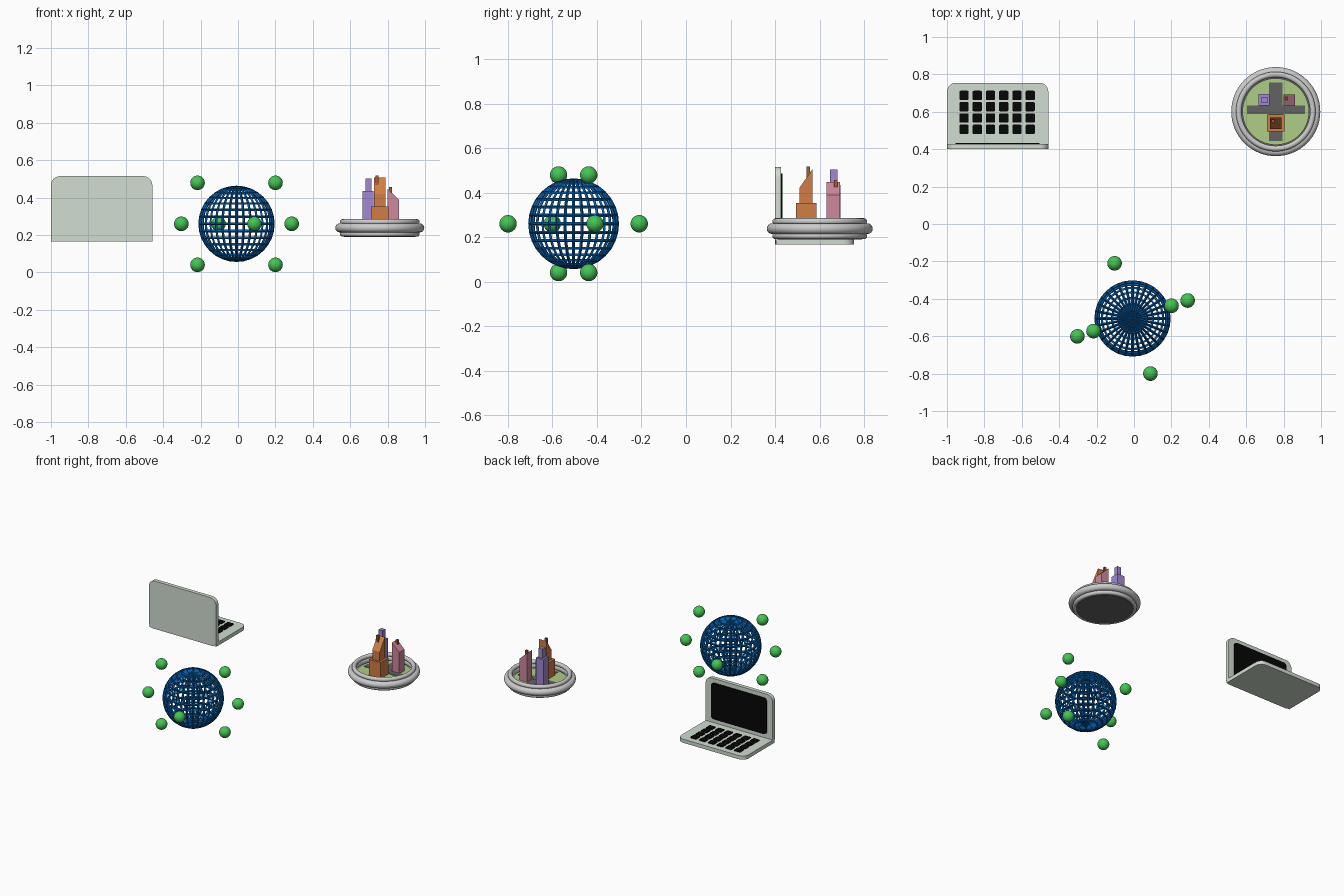
import bpy, bmesh, math
from math import sin, cos, pi
from mathutils import Matrix, Vector

if "Cube" in bpy.data.objects:
    bpy.data.objects.remove(bpy.data.objects["Cube"])


def mat(name, r, g, b):
    m = bpy.data.materials.new(name)
    m.diffuse_color = tuple((c / 255) ** 2.2 for c in (r, g, b)) + (1,)
    m.use_nodes = True
    m.node_tree.nodes["Principled BSDF"].inputs["Base Color"].default_value = m.diffuse_color
    return m


BLUE = mat("blue", 15, 95, 170)
GREEN = mat("green", 70, 195, 85)
CASE = mat("case", 208, 220, 208)
BLACK = mat("black", 14, 14, 14)
GRASS = mat("grass", 172, 204, 132)
ROAD = mat("road", 98, 98, 98)
ORANGE = mat("orange", 208, 125, 70)
PURPLE = mat("purple", 160, 135, 208)
PINK = mat("pink", 205, 135, 155)
BRICK = mat("brick", 165, 92, 58)


def finish(o, name, m=None, smooth=False):
    o.name = name
    if m:
        o.data.materials.append(m)
    if smooth:
        bpy.ops.object.select_all(action='DESELECT')
        o.select_set(True)
        bpy.context.view_layer.objects.active = o
        bpy.ops.object.shade_smooth_by_angle(angle=math.radians(35))
    return o


def from_bmesh(bm, name, m, smooth=False):
    bmesh.ops.recalc_face_normals(bm, faces=bm.faces)
    me = bpy.data.meshes.new(name)
    bm.to_mesh(me)
    bm.free()
    o = bpy.data.objects.new(name, me)
    bpy.context.collection.objects.link(o)
    return finish(o, name, m, smooth)


def box(name, x0, x1, y0, y1, z0, z1, m, slope=None):
    """Box; slope(x, y) optionally gives the roof height."""
    bm = bmesh.new()
    bmesh.ops.create_cube(bm, size=1)
    for v in bm.verts:
        top = v.co.z > 0
        v.co.x = x1 if v.co.x > 0 else x0
        v.co.y = y1 if v.co.y > 0 else y0
        v.co.z = (slope(v.co.x, v.co.y) if slope else z1) if top else z0
    return from_bmesh(bm, name, m)


def plate(name, w, h, t, r_far, r_near, m, matrix, near_seg=5):
    """Rounded plate: x in +-w/2, y in 0..h, thickness t upwards."""
    bm = bmesh.new()
    pts = []
    for cx, cy, r, a0, n in ((w/2, h, r_far, 0, 6), (-w/2, h, r_far, pi/2, 6),
                             (-w/2, 0, r_near, pi, near_seg), (w/2, 0, r_near, 1.5*pi, near_seg)):
        if r == 0:
            pts.append((cx, cy))
            continue
        ox = cx - math.copysign(r, cx)
        oy = cy - r if cy > 0 else r
        for i in range(n + 1):
            a = a0 + pi/2 * i / n
            pts.append((ox + r*cos(a), oy + r*sin(a)))
    f = bm.faces.new([bm.verts.new((x, y, 0)) for x, y in pts])
    ext = bmesh.ops.extrude_face_region(bm, geom=[f])
    bmesh.ops.translate(bm, vec=(0, 0, t), verts=[v for v in ext['geom'] if isinstance(v, bmesh.types.BMVert)])
    bm.transform(matrix)
    return from_bmesh(bm, name, m, True)


# Wire globe
C = Vector((-0.008, -0.505, 0.26))
bpy.ops.mesh.primitive_uv_sphere_add(segments=32, ring_count=16, radius=0.197, location=C)
globe = finish(bpy.context.object, "wire_globe", BLUE)
wire = globe.modifiers.new("wire", 'WIREFRAME')
wire.thickness = 0.014
wire.offset = 0

# Orbiting balls: a level ring of four and an upright square of four
turn = math.radians(18)
R = 0.31
spots = [(R*cos(turn + k*pi/2), R*sin(turn + k*pi/2), 0) for k in range(4)]
d = R * cos(pi/4)
spots += [(sx*d*cos(turn), sx*d*sin(turn), sz*d) for sx in (-1, 1) for sz in (-1, 1)]
for i, s in enumerate(spots):
    bpy.ops.mesh.primitive_uv_sphere_add(segments=32, ring_count=16, radius=0.039, location=C + Vector(s))
    finish(bpy.context.object, f"ball_{i}", GREEN, True)

# Laptop base, upright lid and screen
LX = -0.729
plate("laptop_base", 0.542, 0.35, 0.027, 0.048, 0, CASE, Matrix.Translation((LX, 0.405, 0.166)))
# lid plate: local y goes up, local z goes to -y
up = Matrix.Rotation(pi/2, 4, 'X')
plate("laptop_lid", 0.542, 0.349, 0.028, 0.048, 0.022, CASE, Matrix.Translation((LX, 0.428, 0.166)) @ up, 1)
plate("laptop_screen", 0.45, 0.265, 0.008, 0.025, 0.025, BLACK, Matrix.Translation((LX, 0.434, 0.22)) @ up)

# Keys
for i in range(6):
    for j in range(4):
        plate(f"key_{i}_{j}", 0.05, 0.05, 0.008, 0.007, 0.007, BLACK,
              Matrix.Translation((-0.909 + 0.0708*i, 0.481 + 0.0605*j, 0.19)))

# Round city platform
PX, PY = 0.758, 0.601
for name, r, z, h, m in (("platform_bottom", 0.19, 0.196, 0.012, ROAD), ("grass_disc", 0.178, 0.218, 0.034, GRASS)):
    bpy.ops.mesh.primitive_cylinder_add(vertices=64, radius=r, depth=h, location=(PX, PY, z))
    finish(bpy.context.object, name, m, True)
for name, r, t, z in (("lower_ring", 0.198, 0.015, 0.206), ("middle_ring", 0.214, 0.024, 0.238),
                      ("upper_ring", 0.198, 0.015, 0.270)):
    bpy.ops.mesh.primitive_torus_add(major_segments=64, minor_segments=16, major_radius=r,
                                     minor_radius=t, location=(PX, PY, z))
    finish(bpy.context.object, name, ROAD if t < 0.02 else None, True)
    bpy.context.object.data.materials.clear()

# Roads
box("road_across", PX - 0.155, PX + 0.155, 0.589, 0.634, 0.23, 0.239, ROAD)
box("road_along", PX - 0.036, PX + 0.036, 0.445, 0.757, 0.23, 0.238, ROAD)

# Buildings
G = 0.23
box("purple_block", 0.666, 0.725, 0.634, 0.694, G, 0.435, PURPLE)
box("purple_top", 0.681, 0.713, 0.648, 0.68, 0.43, 0.503, PURPLE)
box("pink_block", 0.80, 0.86, 0.631, 0.692, G, 0, PINK, lambda x, y: 0.447 - (x - 0.80) * 0.95)
box("pink_chimney", 0.808, 0.824, 0.664, 0.68, 0.41, 0.457, BRICK)
box("orange_base", 0.711, 0.804, 0.494, 0.586, G, 0.353, ORANGE)
box("orange_tower", 0.728, 0.788, 0.509, 0.569, 0.34, 0, ORANGE, lambda x, y: 0.42 + (y - 0.509) * 1.45)
box("orange_chimney", 0.736, 0.752, 0.542, 0.558, 0.45, 0.518, BRICK)
